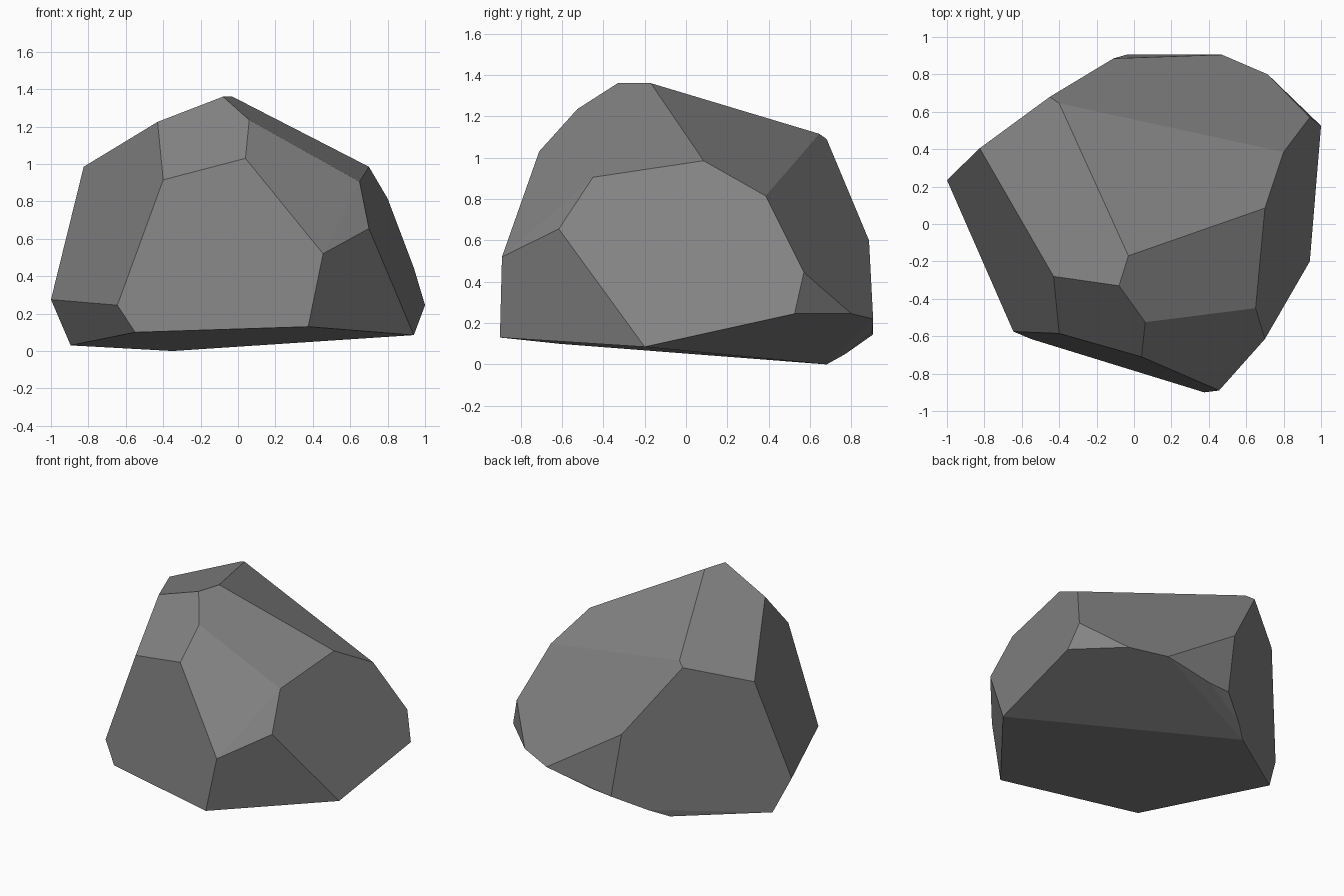
import bpy, bmesh, math

# Corner points of the boulder, grouped by height band
crown = [(-.08, -.33, 1.36), (-.03, -.17, 1.36), (-.43, -.28, 1.225), (.06, -.525, 1.235),
         (-.40, .645, 1.115), (-.45, .68, 1.09), (.04, -.71, 1.03)]
shoulder = [(-.825, .405, .985), (.70, .085, .985), (-.40, -.585, .915), (.65, -.45, .905),
            (.80, .385, .815), (.70, -.615, .655), (-.11, .885, .60), (.455, -.89, .52)]
waist = [(.94, .57, .445), (-1, .235, .275), (-.645, -.575, .245), (1, .525, .245),
         (.715, .80, .245), (.47, .905, .22), (.108, .90, .156), (-.04, .905, .145)]
base = [(.375, -.90, .13), (-.55, -.615, .10), (.94, -.20, .085), (-.24, .77, .05),
        (-.895, .30, .03), (-.35, .68, 0)]

# Wrap the points in a convex shell and merge the coplanar triangles into facets
bm = bmesh.new()
for p in crown + shoulder + waist + base:
    bm.verts.new(p)
bmesh.ops.convex_hull(bm, input=bm.verts[:])
bmesh.ops.dissolve_limit(bm, angle_limit=math.radians(3),
                         verts=bm.verts[:], edges=bm.edges[:])
bmesh.ops.recalc_face_normals(bm, faces=bm.faces[:])
mesh = bpy.data.meshes.new("boulder")
bm.to_mesh(mesh)
bm.free()

# Single stone colour
stone = bpy.data.materials.new("stone grey")
stone.diffuse_color = (.23, .23, .23, 1)
mesh.materials.append(stone)
boulder = bpy.data.objects.new("boulder", mesh)
bpy.context.collection.objects.link(boulder)
